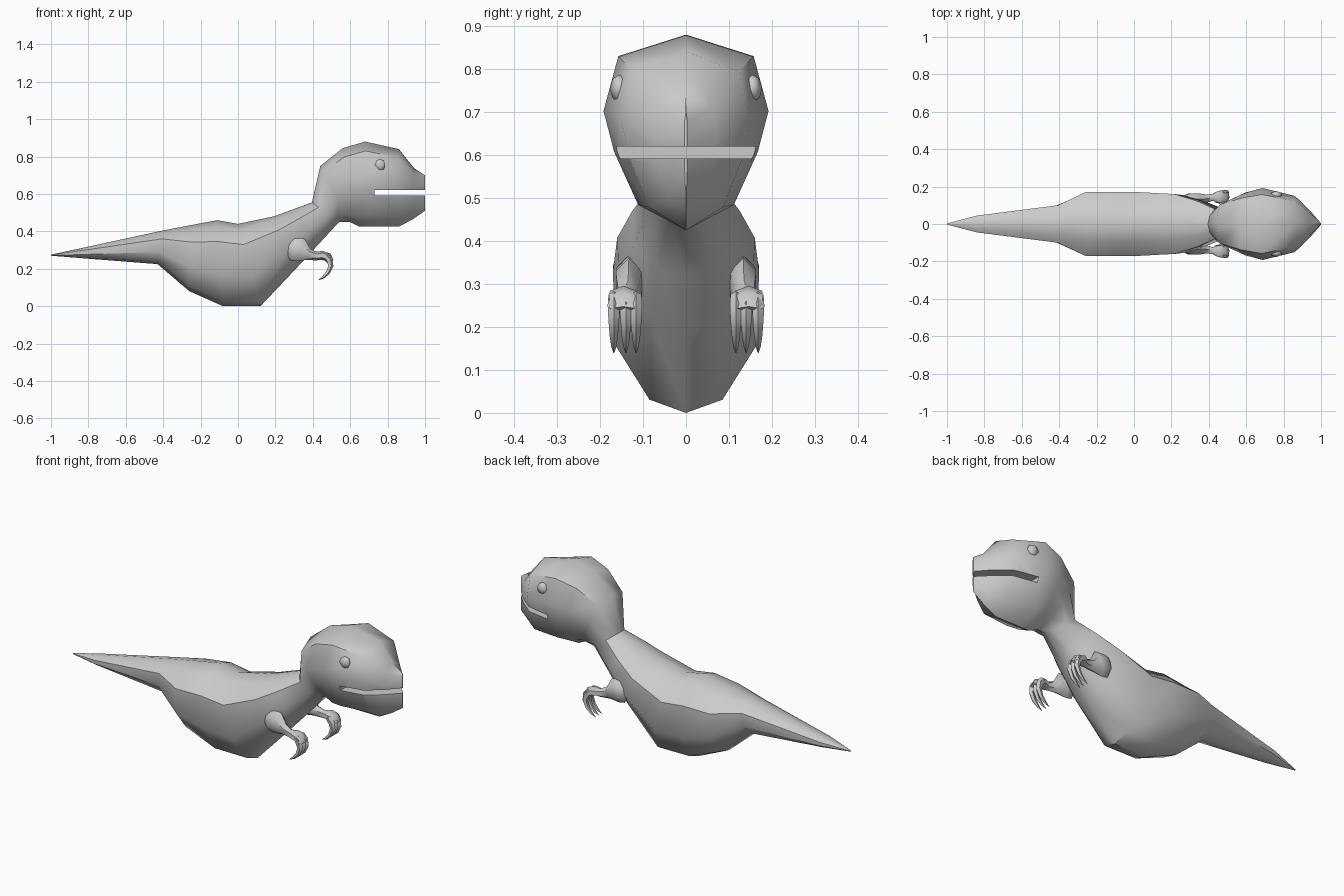
import bpy, bmesh, math
from mathutils import Vector

if "Cube" in bpy.data.objects:
    bpy.data.objects.remove(bpy.data.objects["Cube"])


def loft(name, rings, angle=40):
    """Skin a list of equal-length point rings and cap both ends."""
    bm = bmesh.new()
    rows = [[bm.verts.new(p) for p in ring] for ring in rings]
    n = len(rows[0])
    for a, b in zip(rows, rows[1:]):
        for i in range(n):
            j = (i + 1) % n
            bm.faces.new((a[i], a[j], b[j], b[i]))
    bm.faces.new(rows[0])
    bm.faces.new(rows[-1])
    bmesh.ops.recalc_face_normals(bm, faces=bm.faces[:])
    mesh = bpy.data.meshes.new(name)
    bm.to_mesh(mesh)
    bm.free()
    ob = bpy.data.objects.new(name, mesh)
    bpy.context.collection.objects.link(ob)
    smooth(ob, angle)
    return ob


def smooth(ob, angle):
    bpy.ops.object.select_all(action='DESELECT')
    ob.select_set(True)
    bpy.context.view_layer.objects.active = ob
    bpy.ops.object.shade_smooth_by_angle(angle=math.radians(angle))


def section(top, bottom, width, shape):
    """Symmetric ring between a back point and a belly point."""
    half = []
    for t, w in shape:
        x = top[0] + (bottom[0] - top[0]) * t
        z = top[1] + (bottom[1] - top[1]) * t
        half.append(Vector((x, w * width, z)))
    return half + [Vector((p.x, -p.y, p.z)) for p in half[-2:0:-1]]


def tube(name, path, sides=6, side=1):
    """Path entries: x, y, z, radius in the xz plane, radius across y."""
    pts = [Vector((p[0], side * p[1], p[2])) for p in path]
    rings = []
    for i, p in enumerate(pts):
        d = pts[min(i + 1, len(pts) - 1)] - pts[max(i - 1, 0)]
        d.y = 0
        d.normalize()
        up = Vector((-d.z, 0, d.x))
        rings.append([p + up * path[i][3] * math.cos(a) + Vector((0, path[i][4] * math.sin(a), 0))
                      for a in (k * math.tau / sides for k in range(sides))])
    return loft(name, rings, 50)


# body, tail and head as one skin
TRUNK = [(0, 0), (.07, .55), (.25, 1), (.64, .97), (.93, .5), (1, 0)]
HEAD = [(0, 0), (.11, .82), (.39, 1), (.6, .87), (.87, .58), (1, 0)]
trunk = [
    ((-1, .276), (-1, .27), .003),
    ((-.84, .31), (-.84, .257), .045),
    ((-.40, .405), (-.43, .225), .10),
    ((-.26, .432), (-.26, .08), .17),
    ((-.11, .46), (-.08, 0), .17),
    ((0, .44), (.12, 0), .17),
    ((.19, .48), (.30, .19), .16),
    ((.30, .52), (.42, .32), .125),
    ((.395, .555), (.54, .45), .08),
]
head = [
    ((.44, .75), (.60, .45), .125),
    ((.56, .845), (.65, .425), .168),
    ((.68, .88), (.70, .425), .192),
    ((.86, .84), (.86, .425), .15),
    ((.94, .74), (.935, .465), .075),
    ((1, .70), (1, .51), .004),
]
body = loft("body", [section(*r, TRUNK) for r in trunk] + [section(*r, HEAD) for r in head])

# mouth slot
bpy.ops.mesh.primitive_cube_add(size=1, location=(.93, 0, .606))
cutter = bpy.context.object
cutter.name = "mouth_cutter"
cutter.scale = (.4, .6, .028)
cutter.hide_render = True
mod = body.modifiers.new("mouth", 'BOOLEAN')
mod.operation = 'DIFFERENCE'
mod.solver = 'EXACT'
mod.object = cutter
bpy.context.view_layer.objects.active = body
bpy.ops.object.modifier_apply(modifier=mod.name)
bpy.data.objects.remove(cutter)
smooth(body, 40)

# eyes, arms and fingers on both sides
for side, label in ((1, "left"), (-1, "right")):
    bpy.ops.mesh.primitive_uv_sphere_add(segments=6, ring_count=4, radius=.032,
                                         location=(.76, side * .155, .755))
    eye = bpy.context.object
    eye.name = label + "_eye"
    eye.scale.y = .7
    smooth(eye, 60)

    tube(label + "_arm", [
        (.265, .135, .315, .025, .015),
        (.29, .133, .308, .062, .033),
        (.335, .133, .30, .064, .035),
        (.375, .135, .277, .032, .027),
        (.42, .142, .268, .023, .02),
        (.45, .146, .272, .024, .036),
        (.48, .146, .262, .024, .038),
        (.495, .146, .238, .018, .036),
    ], side=side)

    for k, y in enumerate((.116, .14, .168)):
        tube(f"{label}_finger_{k + 1}", [
            (.468, y, .272, .017, .013),
            (.489, y, .248, .019, .015),
            (.495, y, .215, .015, .013),
            (.48, y, .18, .012, .010),
            (.455, y, .155, .008, .006),
            (.43, y, .14, .001, .001),
        ], sides=5, side=side)
